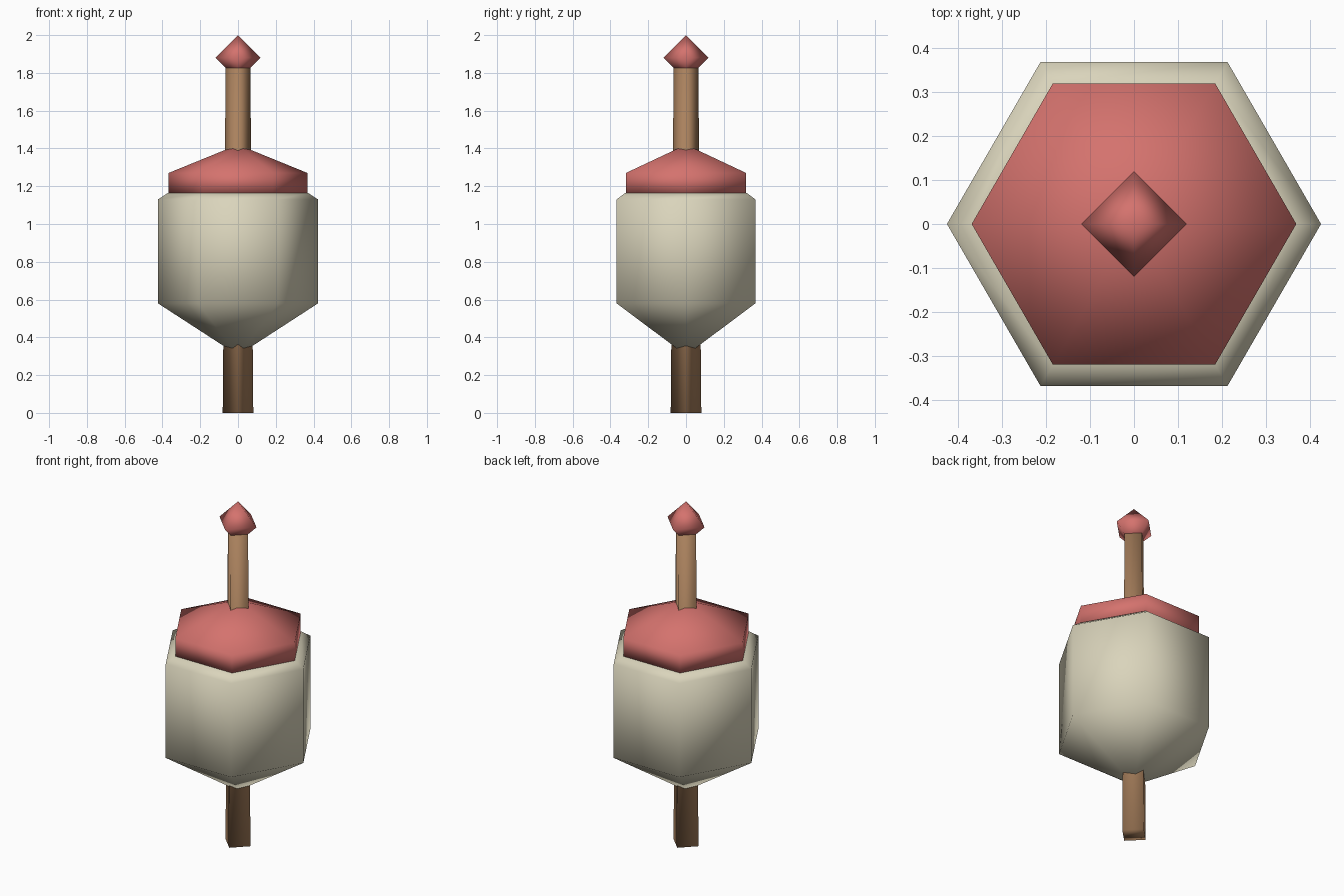
import bpy, bmesh
from math import cos, sin, tau

cube = bpy.data.objects.get("Cube")
if cube:
    bpy.data.objects.remove(cube, do_unlink=True)


def make_material(name, color):
    mat = bpy.data.materials.new(name)
    mat.use_nodes = True
    mat.diffuse_color = (*color, 1)
    mat.node_tree.nodes["Principled BSDF"].inputs["Base Color"].default_value = (*color, 1)
    return mat


def turned(name, sides, profile, mat):
    """Revolve a (radius, height) profile; zero radius ends in a point."""
    bm = bmesh.new()
    rings = []
    for r, z in profile:
        count = sides if r > 0 else 1
        rings.append([bm.verts.new((r * cos(tau * i / sides), r * sin(tau * i / sides), z))
                      for i in range(count)])
    for low, high in zip(rings, rings[1:]):
        for i in range(sides):
            j = (i + 1) % sides
            corners = [low[i % len(low)], low[j % len(low)],
                       high[j % len(high)], high[i % len(high)]]
            bm.faces.new(list(dict.fromkeys(corners)))
    for ring in (rings[0], rings[-1]):
        if len(ring) > 1:
            bm.faces.new(ring)
    bmesh.ops.recalc_face_normals(bm, faces=bm.faces)
    mesh = bpy.data.meshes.new(name)
    bm.to_mesh(mesh)
    bm.free()
    mesh.materials.append(mat)
    mesh.shade_smooth()
    obj = bpy.data.objects.new(name, mesh)
    bpy.context.collection.objects.link(obj)
    return obj


cream = make_material("cream", (0.70, 0.66, 0.50))
red = make_material("soft red", (0.66, 0.17, 0.155))
wood = make_material("brown wood", (0.40, 0.22, 0.11))

# Tapered four-sided stick running through everything
turned("stick", 4, [(0.081, 0), (0.065, 1.85)], wood)

# Six-sided body with a pointed underside and a bevelled rim
turned("body", 6, [(0, 0.305), (0.424, 0.58), (0.424, 1.13), (0.37, 1.165)], cream)

# Red cap with a low pitched top
turned("cap", 6, [(0.368, 1.16), (0.368, 1.27), (0, 1.42)], red)

# Eight-faced tip
turned("tip", 4, [(0, 1.76), (0.12, 1.88), (0, 2.0)], red)
